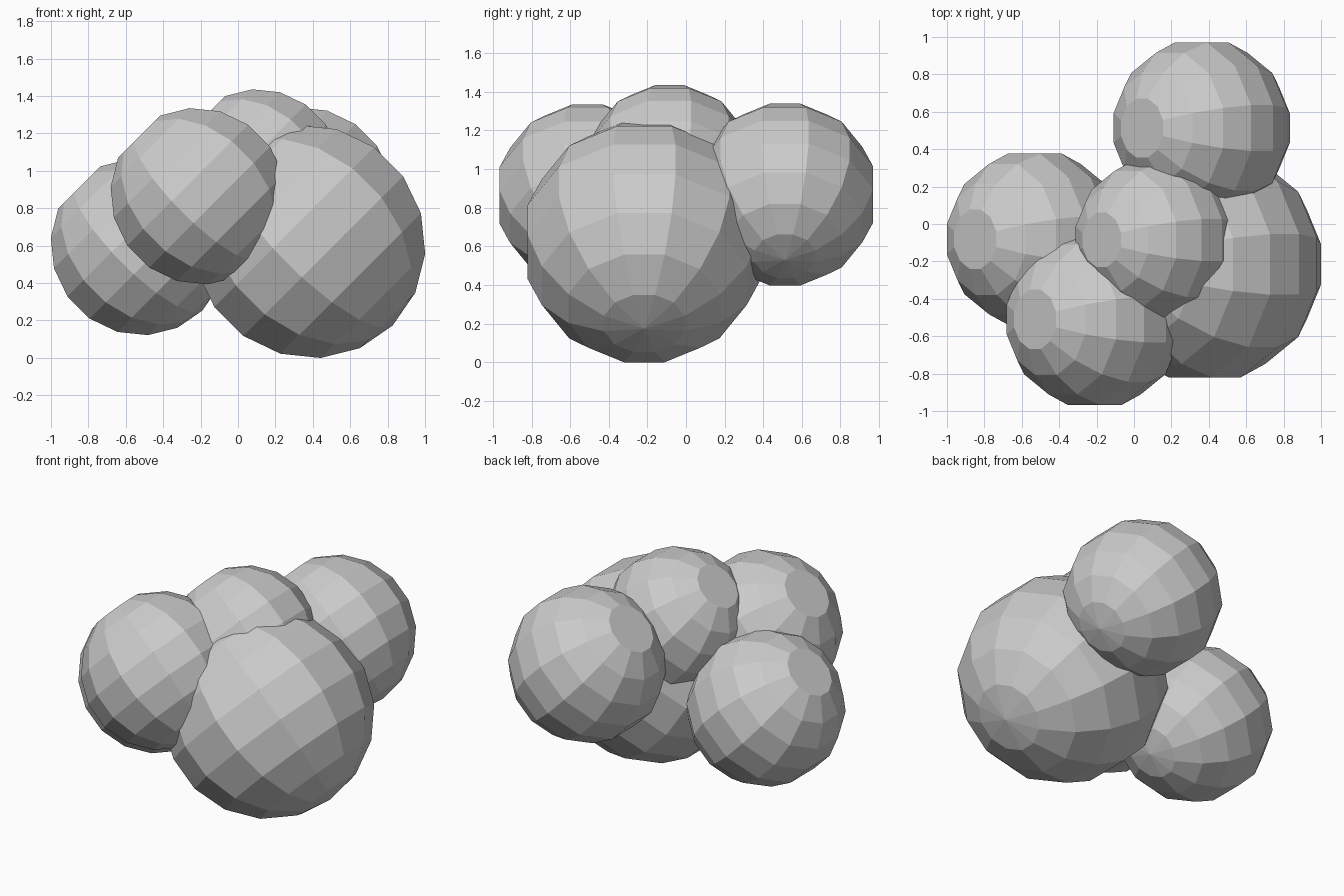
import bpy
import bmesh
from math import radians
from mathutils import Matrix

cube = bpy.data.objects.get("Cube")
if cube:
    bpy.data.objects.remove(cube, do_unlink=True)

# One plain grey for the whole cluster
grey = bpy.data.materials.new("plain_grey")
grey.use_nodes = True
colour = (0.6, 0.6, 0.6, 1.0)
grey.diffuse_color = colour
grey.node_tree.nodes["Principled BSDF"].inputs["Base Color"].default_value = colour


def add_ball(name, radius, centre):
    """Faceted ball, flat at one pole, with that pole tilted up and to -x."""
    bm = bmesh.new()
    bmesh.ops.create_uvsphere(bm, u_segments=12, v_segments=9, radius=radius)

    # Flatten the upper pole into a single cap face
    pole = max(bm.verts, key=lambda v: v.co.z)
    bmesh.ops.dissolve_verts(bm, verts=[pole])

    # Turn half a segment, then tilt the axis
    turn = Matrix.Rotation(radians(-45), 4, 'Y') @ Matrix.Rotation(radians(15), 4, 'Z')
    bmesh.ops.transform(bm, matrix=turn, verts=bm.verts)
    bmesh.ops.recalc_face_normals(bm, faces=bm.faces)

    mesh = bpy.data.meshes.new(name)
    bm.to_mesh(mesh)
    bm.free()
    mesh.materials.append(grey)
    ball = bpy.data.objects.new(name, mesh)
    ball.location = centre
    bpy.context.collection.objects.link(ball)


# Cluster of overlapping balls
add_ball("large_ball", 0.635, (0.378, -0.216, 0.622))
add_ball("back_ball", 0.48, (0.362, 0.513, 0.868))
add_ball("front_ball", 0.48, (-0.21, -0.51, 0.864))
add_ball("right_ball", 0.48, (-0.53, -0.081, 0.592))
add_ball("top_ball", 0.44, (0.12, -0.085, 1.004))
